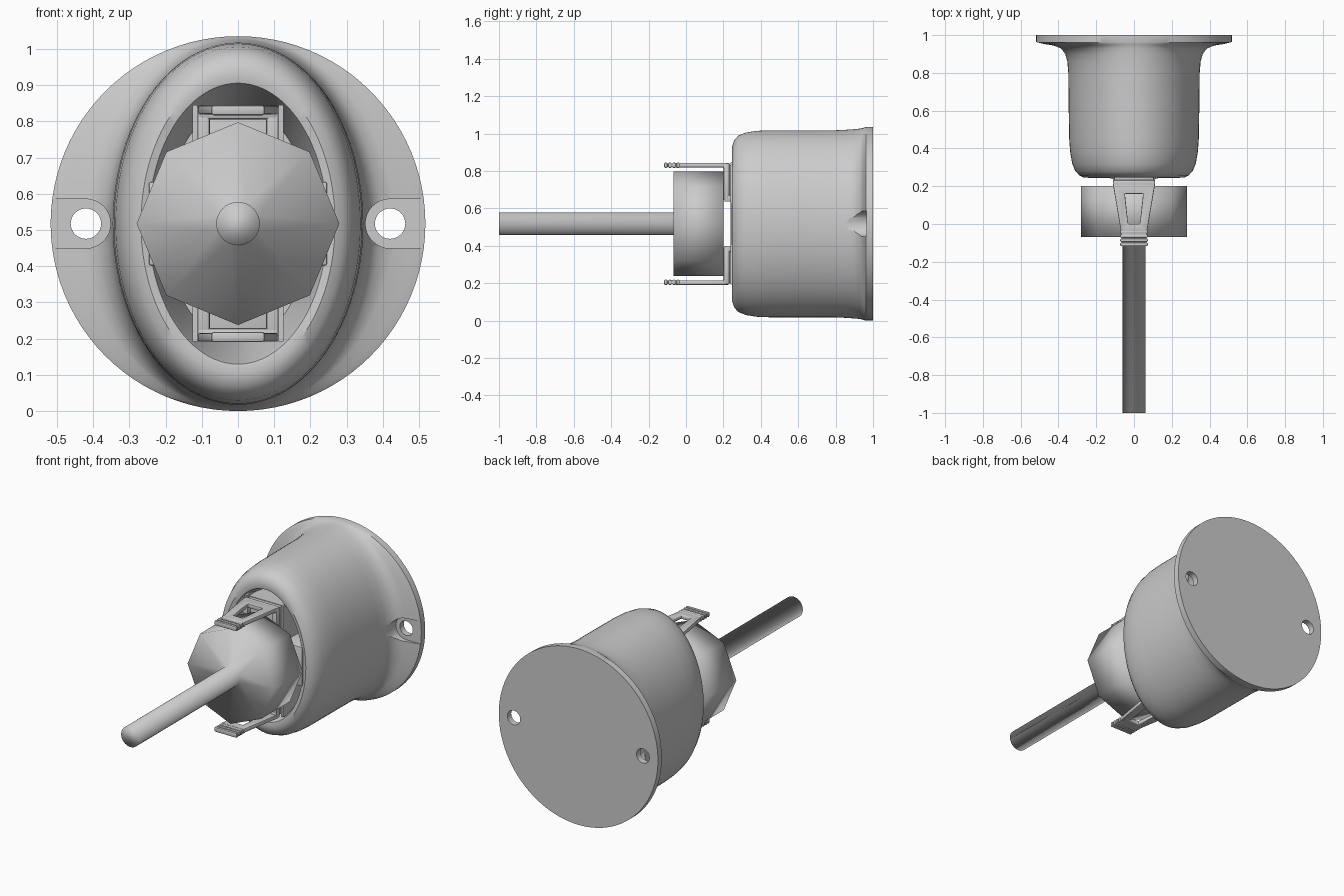
import bpy, bmesh, math

if "Cube" in bpy.data.objects:
    bpy.data.objects.remove(bpy.data.objects["Cube"])

CZ = 0.5175  # height of the main axis


def finish(name, bm, angle=35):
    bmesh.ops.recalc_face_normals(bm, faces=bm.faces)
    me = bpy.data.meshes.new(name)
    bm.to_mesh(me)
    bm.free()
    ob = bpy.data.objects.new(name, me)
    bpy.context.collection.objects.link(ob)
    if angle:
        smooth(ob, angle)
    return ob


def select(ob):
    bpy.ops.object.select_all(action='DESELECT')
    ob.select_set(True)
    bpy.context.view_layer.objects.active = ob


def smooth(ob, angle):
    select(ob)
    bpy.ops.object.shade_smooth_by_angle(angle=math.radians(angle))


def ring(bm, n, y, rx, rz, x=0):
    return [bm.verts.new((x + rx * math.cos(2 * math.pi * i / n), y,
                          CZ + rz * math.sin(2 * math.pi * i / n))) for i in range(n)]


def join_rings(bm, a, b):
    n = len(a)
    for i in range(n):
        bm.faces.new((a[i], a[(i + 1) % n], b[(i + 1) % n], b[i]))


def loft(name, stations, n, x=0, angle=35):
    bm = bmesh.new()
    rings = [ring(bm, n, *s, x) for s in stations]
    for a, b in zip(rings, rings[1:]):
        join_rings(bm, a, b)
    bm.faces.new(rings[0])
    bm.faces.new(rings[-1])
    return finish(name, bm, angle)


def box(name, x0, x1, y0, y1, z0, z1, bevel=0.0):
    bm = bmesh.new()
    bmesh.ops.create_cube(bm, size=1)
    for v in bm.verts:
        v.co = ((x0 + x1) / 2 + v.co.x * (x1 - x0), (y0 + y1) / 2 + v.co.y * (y1 - y0),
                (z0 + z1) / 2 + v.co.z * (z1 - z0))
    if bevel:
        bmesh.ops.bevel(bm, geom=bm.edges[:], offset=bevel, segments=2,
                        profile=0.5, affect='EDGES')
    return finish(name, bm, 35 if bevel else 0)


# housing: round flange blending to an oval cup with a tapered recess
housing = loft("housing", [
    (1.0, .5175, .5175), (.962, .5175, .5175), (.953, .48, .515), (.945, .43, .512),
    (.93, .39, .509), (.90, .365, .506), (.86, .353, .503), (.80, .348, .5), (.62, .346, .5),
    (.45, .343, .5), (.38, .338, .497), (.32, .327, .488), (.28, .311, .472), (.258, .29, .448),
    (.247, .268, .415), (.252, .247, .388), (.28, .238, .378), (.5, .2, .325)], 96)

# flange screw pockets and holes
for s in (1, -1):
    x = .42 * s
    cutters = [loft("pocket_end", [(.80, .068, .068), (.964, .068, .068)], 32, x),
               box("pocket_slot", min(x, .6 * s), max(x, .6 * s), .8, .964, CZ - .0675, CZ + .0675),
               loft("screw_hole", [(.8, .042, .042), (1.1, .042, .042)], 32, x)]
    for c in cutters:
        m = housing.modifiers.new("cut", 'BOOLEAN')
        m.object, m.operation, m.solver = c, 'DIFFERENCE', 'EXACT'
        select(housing)
        bpy.ops.object.modifier_apply(modifier=m.name)
        bpy.data.objects.remove(c)
smooth(housing, 35)

# plug: octagonal head flowing into the cable, smooth shaded throughout
bm = bmesh.new()
tip = ring(bm, 32, -1.0, .06, .06)
base = ring(bm, 32, -.068, .06, .06)
front = ring(bm, 8, -.068, .28, .28)
back = ring(bm, 8, .2, .28, .28)
join_rings(bm, tip, base)
join_rings(bm, front, back)
bm.faces.new(tip)
bm.faces.new(back)
for i in range(32):  # fan from cable base to octagon corners
    k = ((i + 2) // 4) % 8
    bm.faces.new((base[i], base[(i + 1) % 32], front[k]))
    if i % 4 == 1:
        bm.faces.new((base[i + 1], front[k], front[(k + 1) % 8]))
finish("plug_and_cable", bm, 180)

# socket insert inside the recess
box("socket_core", -.112, .112, .262, .52, .2, .835)
box("socket_cross", -.246, .246, .243, .46, .402, .633, .006)
for s in (1, -1):
    box("socket_rail", s * .1185 - .0065, s * .1185 + .0065, .238, .5, .192, .845)


def clip_arm(s):
    # tapered arm with a trapezoid window
    outer = [(-.112, .215), (.112, .215), (.066, -.06), (-.066, -.06)]
    inner = [(-.048, .16), (.048, .16), (.031, 0), (-.031, 0)]
    bm = bmesh.new()
    levels = []
    for h in (.302, .326):
        o = [bm.verts.new((x, y, CZ + s * h)) for x, y in outer]
        i = [bm.verts.new((x, y, CZ + s * h)) for x, y in inner]
        join_rings(bm, o, i)
        levels.append((o, i))
    for j in (0, 1):
        join_rings(bm, levels[0][j], levels[1][j])
    bmesh.ops.recalc_face_normals(bm, faces=bm.faces)
    edges = [e for e in bm.edges if e.calc_face_angle(0) > .3]
    bmesh.ops.bevel(bm, geom=edges, offset=.005, segments=2, profile=.5, affect='EDGES')
    finish("clip_arm", bm)


def zbox(name, s, x, y0, y1, h0, h1, bevel):
    a, b = sorted((CZ + s * h0, CZ + s * h1))
    box(name, -x, x, y0, y1, a, b, bevel)


# upper and lower clips
for s in (1, -1):
    clip_arm(s)
    zbox("clip_grip", s, .066, -.115, -.03, .304, .32, .004)
    for k in range(4):
        y = -.108 + k * .022
        zbox("clip_ridge", s, .073, y - .009, y + .009, .299, .327, .006)
    for x in (-.095, .095):
        a, b = sorted((CZ + s * .125, CZ + s * .325))
        box("clip_leg", x - .017, x + .017, .2, .232, a, b, .007)
    zbox("clip_bend", s, .112, .198, .234, .288, .326, .01)
    zbox("clip_foot", s, .112, .205, .245, .118, .15, .006)
    zbox("clip_backing", s, .105, .23, .27, .122, .315, .004)
